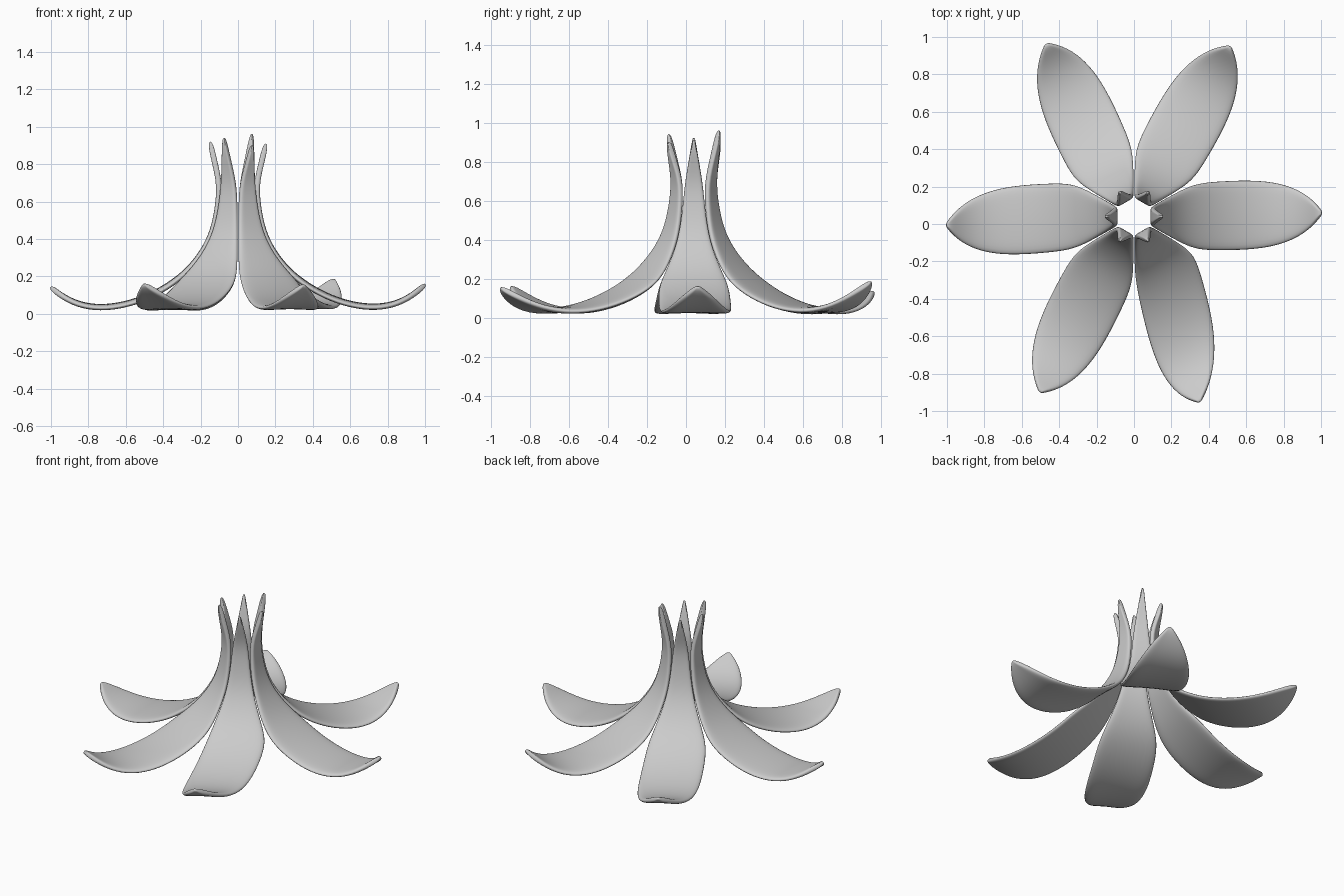
import bpy, bmesh
from math import radians, cos, sin

if "Cube" in bpy.data.objects:
    bpy.data.objects.remove(bpy.data.objects["Cube"])

# Petal stations from throat tip to outer tip: radius, height, half width
STATIONS = [(.15, .925, .006), (.125, .81, .026), (.096, .69, .047), (.11, .55, .06),
            (.135, .44, .076), (.18, .345, .102), (.25, .25, .143), (.34, .172, .182),
            (.46, .10, .188), (.60, .05, .19), (.74, .032, .178), (.86, .052, .14),
            (.95, .10, .08), (1.005, .145, .006)]
ACROSS = [-1, -.5, 0, .5, 1]

# Per petal: angle, outer length, sideways sweep, outer tip lift, throat tip lift
PETALS = [(0, 1.0, .02, .015, -.01), (60, 1.04, .01, .04, .04), (120, 1.03, -.055, -.01, -.01),
          (180, 1.0, .045, 0, 0), (240, 1.06, .035, .015, .02), (300, 1.03, -.19, .01, -.02)]
CENTRE = (0, .04)


def make_petal(i, angle, length, sweep, lift, throat):
    a = radians(angle)
    bm = bmesh.new()
    rows = []
    for r, z, w in STATIONS:
        t = max(0, (r - .34) / .66)
        along = .34 + (r - .34) * (1 + (length - 1) / .66) if t else r
        if z > .7:
            z += throat * (z - .7) / .22
        z += lift * t ** 4
        row = []
        for u in ACROSS:
            side = u * w + sweep * t
            x = CENTRE[0] + along * cos(a) - side * sin(a)
            y = CENTRE[1] + along * sin(a) + side * cos(a)
            row.append(bm.verts.new((x, y, z - .05 * w * u * u)))
        rows.append(row)
    for p, q in zip(rows, rows[1:]):
        for k in range(len(ACROSS) - 1):
            bm.faces.new((p[k], q[k], q[k + 1], p[k + 1]))
    bmesh.ops.recalc_face_normals(bm, faces=bm.faces)
    mesh = bpy.data.meshes.new(f"petal_{i}")
    bm.to_mesh(mesh)
    bm.free()
    for f in mesh.polygons:
        f.use_smooth = True
    ob = bpy.data.objects.new(f"petal_{i}", mesh)
    bpy.context.collection.objects.link(ob)
    # Thickness with rounded rims
    thick = ob.modifiers.new("thickness", 'SOLIDIFY')
    thick.thickness = .03
    thick.offset = 0
    sub = ob.modifiers.new("smooth", 'SUBSURF')
    sub.levels = sub.render_levels = 2


for i, p in enumerate(PETALS, 1):
    make_petal(i, *p)
